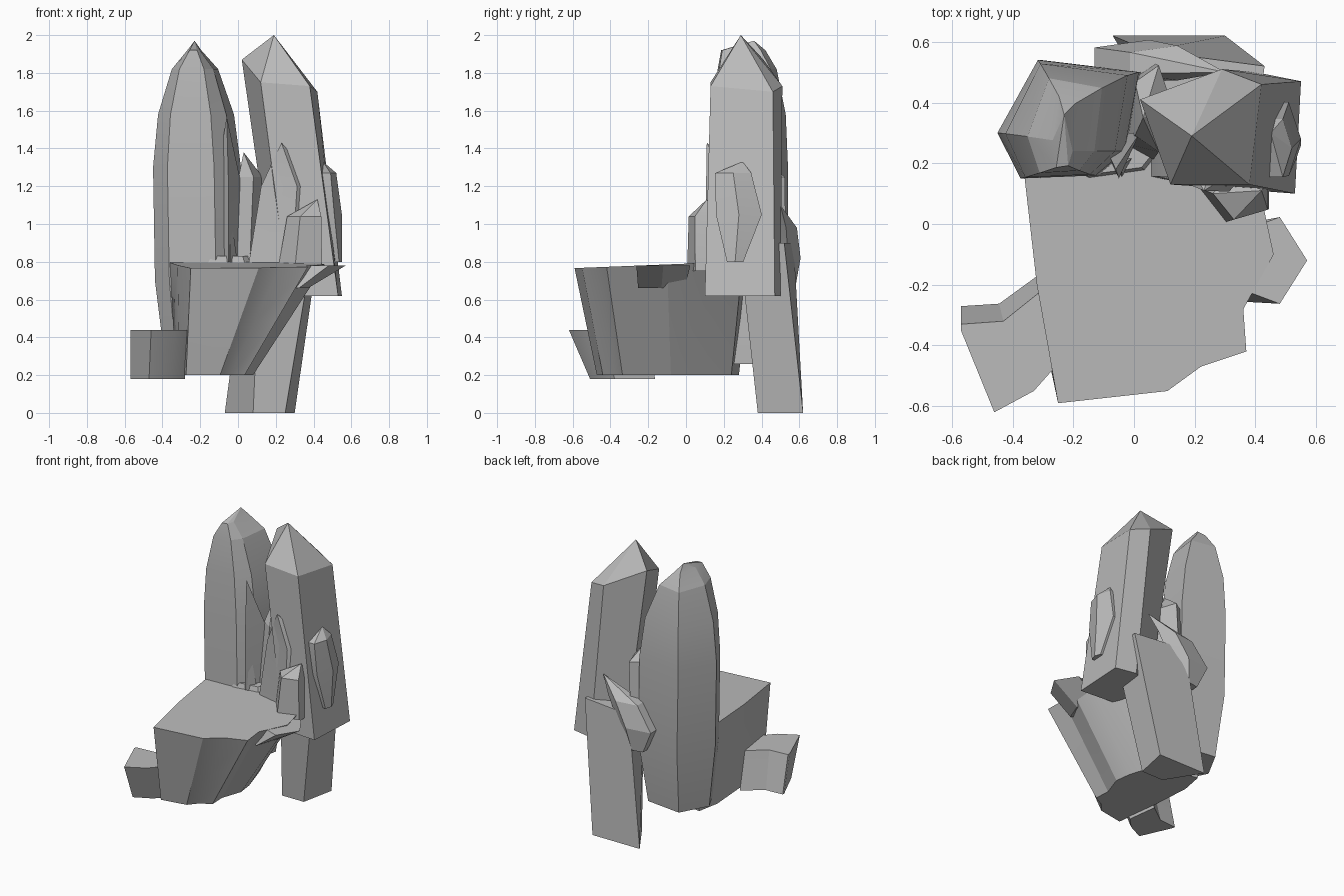
import bpy
import bmesh
from math import cos, sin, pi, tau

cube = bpy.data.objects.get("Cube")
if cube:
    bpy.data.objects.remove(cube)

STONE = (.5, .5, .5, 1)
stone = bpy.data.materials.new("grey stone")
stone.use_nodes = True
stone.diffuse_color = STONE
stone.node_tree.nodes["Principled BSDF"].inputs["Base Color"].default_value = STONE


def skin(name, rings, tip=None):
    """Skin rings of equal length from the bottom up, ending in a flat cap or a tip."""
    bm = bmesh.new()
    rows = [[bm.verts.new(point) for point in ring] for ring in rings]
    count = len(rows[0])
    for low, high in zip(rows, rows[1:]):
        for i in range(count):
            j = (i + 1) % count
            bm.faces.new((low[i], low[j], high[j], high[i]))
    bm.faces.new(rows[0])
    if tip:
        peak = bm.verts.new(tip)
        for i in range(count):
            bm.faces.new((rows[-1][i], rows[-1][(i + 1) % count], peak))
    else:
        bm.faces.new(rows[-1])
    bmesh.ops.recalc_face_normals(bm, faces=bm.faces)
    mesh = bpy.data.meshes.new(name)
    bm.to_mesh(mesh)
    bm.free()
    mesh.materials.append(stone)
    part = bpy.data.objects.new(name, mesh)
    bpy.context.collection.objects.link(part)
    bpy.ops.object.select_all(action="DESELECT")
    part.select_set(True)
    bpy.context.view_layer.objects.active = part
    bpy.ops.object.shade_smooth_by_angle(angle=pi / 9)


def ring(sides, center, width, depth, turn=0):
    """A level oval ring of corners."""
    x, y, z = center
    angles = [turn + tau * i / sides for i in range(sides)]
    return [(x + width * cos(a), y + depth * sin(a), z) for a in angles]


def block(name, outline, edge, bottom, top, narrow, short, slope=0):
    """A slab whose outline shrinks downwards towards the line x = edge."""
    rings = []
    for step in range(3):
        up = step / 2
        fx = narrow + (1 - narrow) * up
        fy = short + (1 - short) * up
        rings.append([(edge + (x - edge) * fx, y * fy,
                       bottom + (top + slope * y - bottom) * up) for x, y in outline])
    skin(name, rings)


# Seat, with its pointed side flange and the low corner step
block("seat",
      outline=[(-.25, -.59), (.11, -.55), (.22, -.47), (.37, -.42), (.36, -.28), (.46, -.1),
               (.43, .04), (.3, .3), (-.3, .35), (-.36, .15), (-.32, -.2)],
      edge=-.3, bottom=.2, top=.79, narrow=.5, short=.8, slope=.04)
skin("seat_flange",
     [ring(5, center=(.3, -.13, .66), width=.07, depth=.13),
      ring(5, center=(.44, -.12, .78), width=.13, depth=.15)])
block("corner_step",
      outline=[(-.57, -.35), (-.46, -.62), (-.33, -.55), (-.25, -.46), (-.28, -.2),
               (-.43, -.32), (-.57, -.33)],
      edge=-.57, bottom=.18, top=.44, narrow=.9, short=.82)

# Leaning rear leg
skin("rear_leg",
     [[(-.07, .62, 0), (.08, .38, 0), (.25, .38, 0), (.3, .62, 0)],
      [(.05, .57, .9), (.12, .3, .9), (.4, .28, .9), (.43, .52, .9)]])

# Tall column that leans inwards
skin("left_column",
     [[(.2, .4, .62), (.27, .12, .62), (.53, .1, .62), (.55, .47, .62), (.4, .5, .62)],
      [(.02, .41, 1.87), (.12, .13, 1.75), (.38, .13, 1.73), (.42, .46, 1.7), (.29, .51, 1.73)]],
     tip=(.19, .29, 2))
skin("left_column_bulge",
     [ring(6, center=(.52, .26, .8), width=.03, depth=.05),
      ring(6, center=(.47, .28, 1.05), width=.08, depth=.14),
      ring(6, center=(.46, .25, 1.27), width=.06, depth=.11)],
     tip=(.45, .3, 1.33))

# Tall upright column: a skewed section that narrows to a ridge running front to back
section = [(-.1, .2), (-.24, -.04), (-.16, -.19), (.1, -.18), (.2, -.1), (.25, .16)]
levels = [(.26, .75, .8), (.7, .95, 1), (1.3, .95, 1), (1.58, .82, .96), (1.82, .5, .8), (1.92, .15, .6)]
skin("right_column",
     [[(-.2 - z / 60 + x * w, .34 - (1 - d) / 10 + y * d, z) for x, y in section]
      for z, w, d in levels],
     tip=(-.23, .36, 1.97))
skin("right_column_ridge",
     [ring(3, center=(-.05, .25, .8), width=.08, depth=.1, turn=pi / 6),
      ring(3, center=(-.05, .25, 1.2), width=.08, depth=.1, turn=pi / 6)],
     tip=(-.06, .18, 1.57))

# Smaller shards clustered around the columns
skin("middle_shard",
     [ring(5, center=(.22, .24, .75), width=.21, depth=.14),
      ring(5, center=(.26, .23, 1.2), width=.17, depth=.13)],
     tip=(.23, .11, 1.43))
skin("inner_shard",
     [ring(5, center=(.03, .37, .75), width=.1, depth=.17),
      ring(5, center=(.06, .38, 1.25), width=.07, depth=.15)],
     tip=(.03, .35, 1.38))
skin("corner_shard",
     [ring(5, center=(.34, .12, .75), width=.13, depth=.12, turn=pi / 5),
      ring(5, center=(.36, .1, 1.04), width=.1, depth=.09, turn=pi / 5)],
     tip=(.42, .11, 1.13))
skin("front_spike",
     [ring(3, center=(-.04, .2, .75), width=.05, depth=.05, turn=pi / 6)],
     tip=(-.04, .19, 1.07))
skin("back_shard",
     [ring(5, center=(0, .54, .66), width=.07, depth=.04),
      ring(5, center=(0, .54, .82), width=.16, depth=.07),
      ring(5, center=(.1, .53, .98), width=.14, depth=.06)],
     tip=(.3, .5, 1.1))

# Rough rim where the seat meets the columns
skin("seat_rim",
     [ring(7, center=(-.1, .28, .7), width=.26, depth=.16),
      ring(7, center=(-.1, .28, .83), width=.2, depth=.12)])
